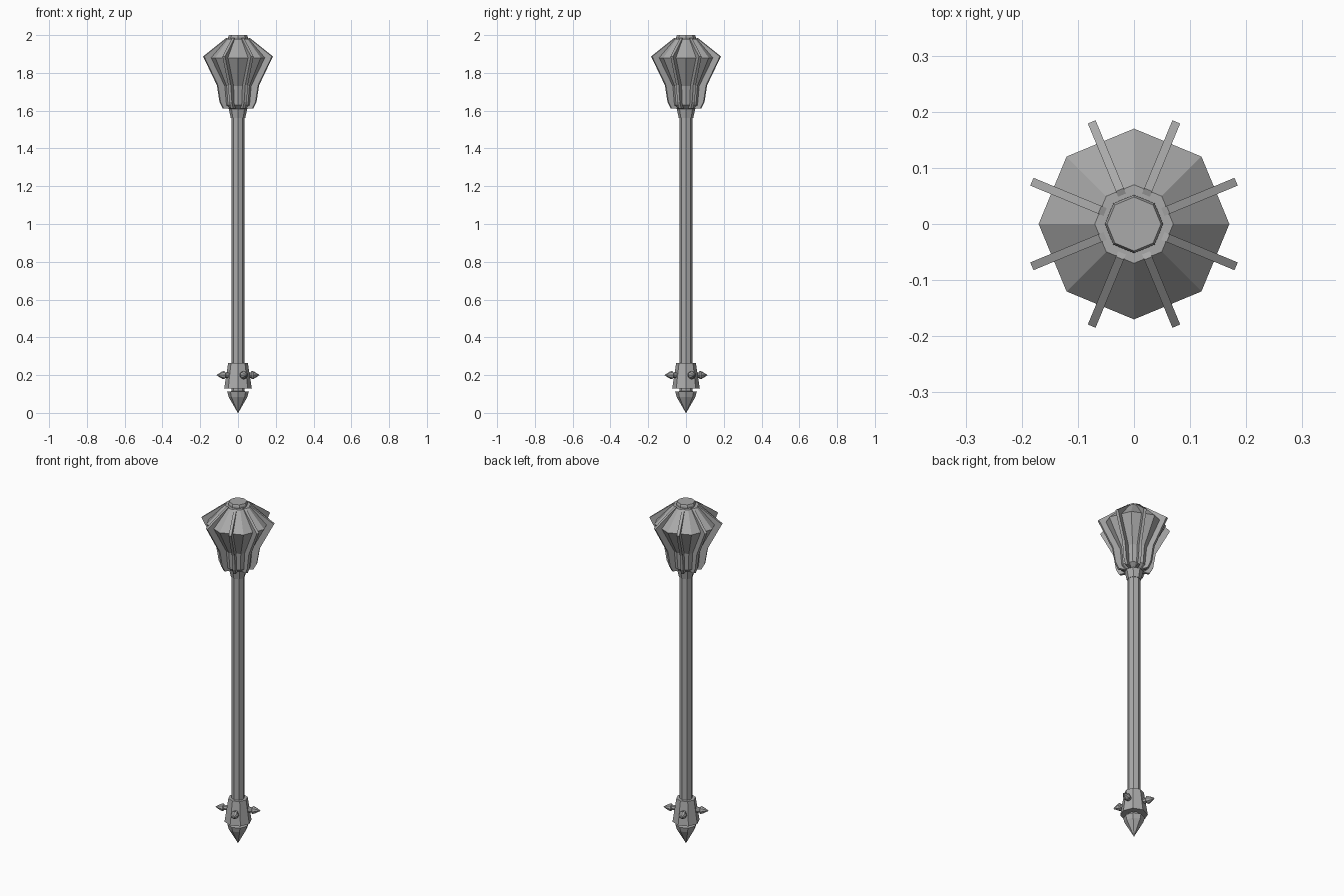
import bpy
import bmesh
from math import cos, sin, pi
from mathutils import Matrix

cube = bpy.data.objects.get("Cube")
if cube:
    bpy.data.objects.remove(cube)

steel = bpy.data.materials.new("grey steel")
steel.use_nodes = True
colour = (0.4, 0.4, 0.4, 1)
steel.diffuse_color = colour
steel.node_tree.nodes["Principled BSDF"].inputs["Base Color"].default_value = colour


def finish(name, bm):
    bmesh.ops.remove_doubles(bm, verts=bm.verts, dist=1e-5)
    bmesh.ops.recalc_face_normals(bm, faces=bm.faces)
    mesh = bpy.data.meshes.new(name)
    bm.to_mesh(mesh)
    bm.free()
    mesh.materials.append(steel)
    obj = bpy.data.objects.new(name, mesh)
    bpy.context.collection.objects.link(obj)
    return obj


def turned(name, profile, sides=8):
    """Faceted solid of revolution from (radius, height) points."""
    bm = bmesh.new()
    rings = []
    for r, z in profile:
        rings.append([bm.verts.new((r * cos(2 * pi * i / sides),
                                    r * sin(2 * pi * i / sides), z))
                      for i in range(sides)])
    for low, high in zip(rings, rings[1:]):
        for i in range(sides):
            j = (i + 1) % sides
            bm.faces.new((low[i], low[j], high[j], high[i]))
    bm.faces.new(rings[0][::-1])
    bm.faces.new(rings[-1])
    return finish(name, bm)


def flange(name, outline, thickness, angle):
    """Flat radial blade extruded from an outline."""
    bm = bmesh.new()
    face = bm.faces.new([bm.verts.new((r, -thickness / 2, z)) for r, z in outline])
    side = bmesh.ops.extrude_face_region(bm, geom=[face])
    verts = [v for v in side["geom"] if isinstance(v, bmesh.types.BMVert)]
    bmesh.ops.translate(bm, verts=verts, vec=(0, thickness, 0))
    obj = finish(name, bm)
    obj.matrix_world = Matrix.Rotation(angle, 4, "Z")


# Shaft and collar
turned("shaft", [(0.035, 0.09), (0.035, 1.60)])
turned("head_collar", [(0.038, 1.56), (0.05, 1.615)])

# Head core and cap
turned("head_core", [(0.05, 1.61), (0.075, 1.63), (0.085, 1.73),
                     (0.17, 1.88), (0.07, 1.98)])
turned("head_cap", [(0.052, 1.975), (0.052, 1.99), (0.048, 2.0)])

# Eight head flanges
blade = [(0.03, 1.61), (0.085, 1.612), (0.103, 1.645), (0.118, 1.735),
         (0.197, 1.887), (0.066, 1.984), (0.03, 1.97)]
for i in range(8):
    flange(f"head_flange_{i + 1}", blade, 0.015, (i + 0.5) * pi / 4)

# Grip block with four spikes
turned("spiked_block", [(0.073, 0.13), (0.052, 0.265)])
for i in range(4):
    spike = turned(f"block_spike_{i + 1}",
                   [(0.015, 0.04), (0.015, 0.075), (0.022, 0.08),
                    (0.019, 0.092), (0.001, 0.122)])
    spike.matrix_world = (Matrix.Translation((0, 0, 0.2))
                          @ Matrix.Rotation((i + 0.25) * pi / 2, 4, "Z")
                          @ Matrix.Rotation(pi / 2, 4, "Y"))

# Pointed pommel
turned("pommel", [(0.001, 0), (0.05, 0.085), (0.057, 0.112), (0.035, 0.115)])
